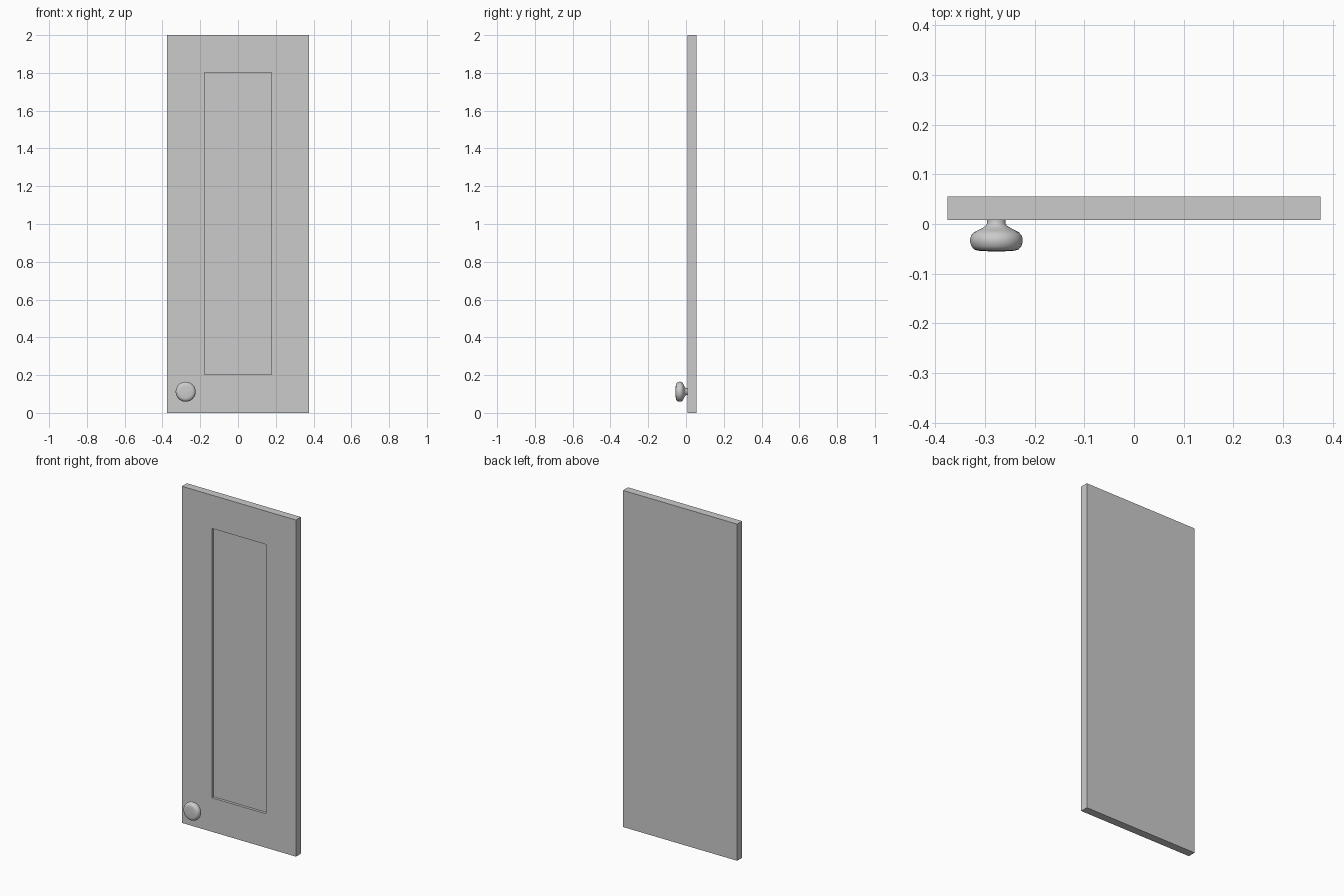
import bpy, bmesh, math
from mathutils import Vector, Matrix

if "Cube" in bpy.data.objects:
    bpy.data.objects.remove(bpy.data.objects["Cube"])

FRONT, BACK = 0.0085, 0.0555


def finish(name, bm):
    bmesh.ops.recalc_face_normals(bm, faces=bm.faces[:])
    mesh = bpy.data.meshes.new(name)
    bm.to_mesh(mesh)
    bm.free()
    obj = bpy.data.objects.new(name, mesh)
    bpy.context.collection.objects.link(obj)
    return obj


# Door slab with a recessed centre panel on the front
bm = bmesh.new()


def ring(half_w, z0, z1, y):
    return [bm.verts.new(p) for p in ((-half_w, y, z0), (half_w, y, z0),
                                      (half_w, y, z1), (-half_w, y, z1))]


rings = [ring(0.375, 0, 2, BACK), ring(0.375, 0, 2, FRONT),
         ring(0.178, 0.202, 1.802, FRONT), ring(0.178, 0.202, 1.802, FRONT + 0.016)]
for a, b in zip(rings, rings[1:]):
    for i in range(4):
        j = (i + 1) % 4
        bm.faces.new((a[i], a[j], b[j], b[i]))
bm.faces.new(rings[0])
bm.faces.new(rings[-1])
finish("door_panel", bm)

# Turned round knob: (radius, y) profile spun around the y axis
profile = [(0, 0.0095), (0.0185, 0.0095), (0.0185, 0.001), (0.021, -0.003), (0.028, -0.008),
           (0.037, -0.0125), (0.045, -0.0165), (0.0505, -0.0225), (0.053, -0.030),
           (0.0528, -0.037), (0.050, -0.045), (0.045, -0.051), (0.038, -0.0535),
           (0.028, -0.0545), (0.014, -0.055), (0, -0.0552)]
bm = bmesh.new()
pts = [bm.verts.new((r, y, 0)) for r, y in profile]
edges = [bm.edges.new(p) for p in zip(pts, pts[1:])]
bmesh.ops.spin(bm, geom=pts + edges, cent=(0, 0, 0), axis=(0, 1, 0),
               angle=2 * math.pi, steps=48, use_merge=True)
bmesh.ops.remove_doubles(bm, verts=bm.verts[:], dist=1e-5)
knob = finish("knob", bm)
knob.location = (-0.277, 0, 0.112)
bpy.context.view_layer.objects.active = knob
knob.select_set(True)
bpy.ops.object.shade_smooth_by_angle(angle=math.radians(40))
